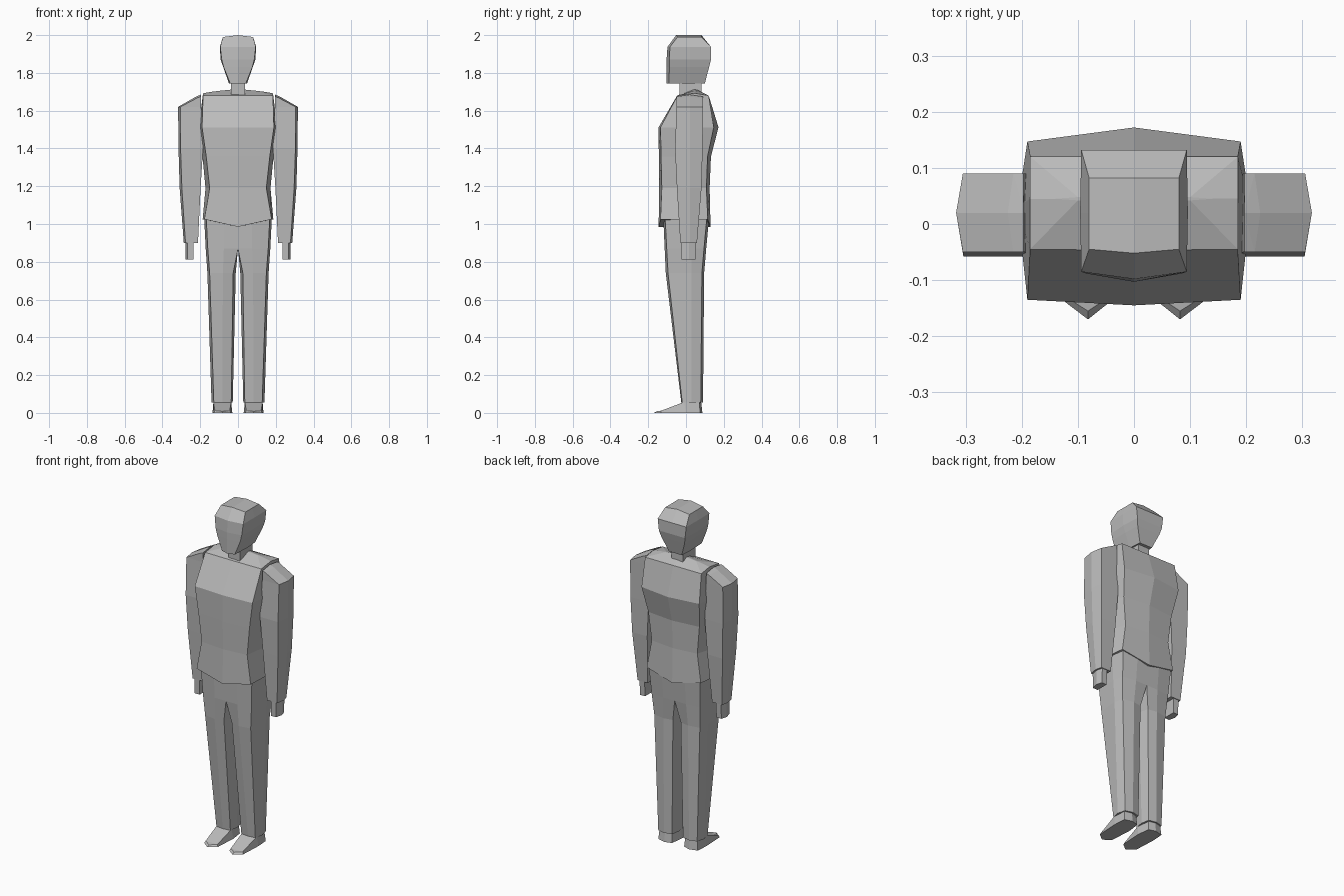
import bpy, bmesh

if "Cube" in bpy.data.objects:
    bpy.data.objects.remove(bpy.data.objects["Cube"])

grey = bpy.data.materials.new("plain_grey")
grey.diffuse_color = (0.5, 0.5, 0.5, 1)
grey.use_nodes = True
grey.node_tree.nodes["Principled BSDF"].inputs["Base Color"].default_value = grey.diffuse_color


def loft(name, rings):
    """Skin a stack of equal-length point rings, bottom to top, and cap both ends."""
    bm = bmesh.new()
    loops = [[bm.verts.new(p) for p in ring] for ring in rings]
    n = len(loops[0])
    for a, b in zip(loops, loops[1:]):
        for i in range(n):
            j = (i + 1) % n
            bm.faces.new((a[i], a[j], b[j], b[i]))
    caps = [bm.faces.new(loops[0]), bm.faces.new(loops[-1])]
    bmesh.ops.triangulate(bm, faces=caps)
    bmesh.ops.recalc_face_normals(bm, faces=bm.faces)
    mesh = bpy.data.meshes.new(name)
    bm.to_mesh(mesh)
    bm.free()
    mesh.materials.append(grey)
    ob = bpy.data.objects.new(name, mesh)
    bpy.context.collection.objects.link(ob)
    return ob


def body_ring(front, corner_f, side, corner_b, back):
    """Complete a symmetric ring from its half: (y,z) on the centre line, (x,y,z) elsewhere."""
    half = [corner_f, side, corner_b]
    return ([(0, *front)] + half + [(0, *back)]
            + [(-x, y, z) for x, y, z in reversed(half)])


def pair(name, rings):
    """Left and right copies of a limb."""
    for label, s in (("right", 1), ("left", -1)):
        loft(f"{label}_{name}", [[(s * x, y, z) for x, y, z in r] for r in rings])


# Jacket: hem dips at the centre, waist narrows, chest widens, shoulders slope
jacket = []
for xc, xs, yf, yfc, yb, ybc, z, dip in (
        (.178, .187, -.145, -.135, .130, .115, 1.025, .04),
        (.150, .172, -.142, -.128, .125, .108, 1.19, 0),
        (.168, .188, -.144, -.132, .132, .114, 1.357, 0),
        (.190, .208, -.145, -.135, .172, .147, 1.512, 0),
        (.185, .188, -.047, -.045, .120, .120, 1.680, 0)):
    jacket.append(body_ring((yf, z - dip), (xc, yfc, z), (xs, .03, z),
                            (xc, ybc, z), (yb, z - dip)))
# shoulder ridge rises toward the neck
jacket[-1][2] = (.185, .045, 1.692)
jacket[-1][6] = (-.185, .045, 1.692)
jacket.append(body_ring((.040, 1.715), (.10, .042, 1.705), (.14, .045, 1.70),
                        (.10, .048, 1.705), (.050, 1.715)))
loft("jacket", jacket)

# Trouser legs: eight-sided, meeting at the centre line above the crotch
trousers = []
for xi, xif, xm, xof, xo, yf, yfc, yb, z in (
        (.028, .036, .083, .128, .140, -.025, -.020, .090, .055),
        (.012, .026, .080, .150, .162, -.107, -.095, .096, .74),
        (.000, .000, .075, .160, .171, -.113, -.102, .107, .87),
        (.000, .000, .075, .168, .179, -.120, -.110, .122, 1.03)):
    top = xif == 0
    trousers.append([(xm, yf, z), (xof, yfc, z), (xo, .03, z), (xof, yb - .012, z),
                     (xm, yb, z), (xif, yb - (0 if top else .01), z), (xi, .03, z),
                     (xif, yf if top else yfc, z)])
pair("trouser_leg", trousers)

# Shoes: low wedge with a pointed toe
plan = [(.082, -.17), (.128, -.135), (.135, .0), (.130, .075),
        (.082, .087), (.040, .075), (.030, .0), (.038, -.135)]
upper = [(.082, -.155, .008), (.122, -.13, .012), (.130, -.01, .058), (.125, .07, .058),
         (.082, .08, .058), (.045, .07, .058), (.036, -.01, .058), (.044, -.13, .012)]
pair("shoe", [[(x, y, 0) for x, y in plan], upper])

# Sleeves: ridge along the outside, sloped shoulder cap
sleeves = []
for xi, xc, xo, yf, yb, z in ((.212, .278, .287, -.030, .058, .90),
                              (.198, .297, .309, -.048, .082, 1.19),
                              (.185, .304, .315, -.058, .088, 1.40),
                              (.195, .305, .317, -.050, .090, 1.62)):
    sleeves.append([(xi, yf, z), (xc, yf, z), (xo, .02, z),
                    (xc, yb, z), (xi, yb, z), (xi, .02, z)])
x_cap = .197
sleeves.append([(x_cap, -.050, 1.675), (.215, -.050, 1.668), (.225, .02, 1.673),
                (.215, .090, 1.668), (x_cap, .090, 1.675), (x_cap, .02, 1.685)])
pair("sleeve", sleeves)

# Hands
hands = []
for yf, yb, z in ((-.025, .050, .812), (-.028, .055, .93)):
    hands.append([(.235, yf, z), (.268, yf, z), (.278, .015, z),
                  (.268, yb, z), (.235, yb, z)])
pair("hand", hands)

# Neck
loft("neck", [[(x, y, z) for x, y in ((-.037, -.035), (.037, -.035),
                                      (.037, .082), (-.037, .082))]
              for z in (1.66, 1.78)])

# Head: narrow jaw, wide brow, flat crown
head = []
for xf, xs, yf, yfc, yb, z in ((.042, .048, -.103, -.090, .100, 1.745),
                               (.076, .078, -.103, -.088, .122, 1.83),
                               (.086, .092, -.103, -.088, .132, 1.87),
                               (.094, .096, -.098, -.085, .132, 1.938),
                               (.080, .080, -.052, -.045, .082, 1.990)):
    tip = .01 if z > 1.98 else 0
    head.append(body_ring((yf, z + tip), (xf, yfc, z), (xs, .02, z),
                          (xf, yb, z), (yb, z + tip)))
loft("head", head)
